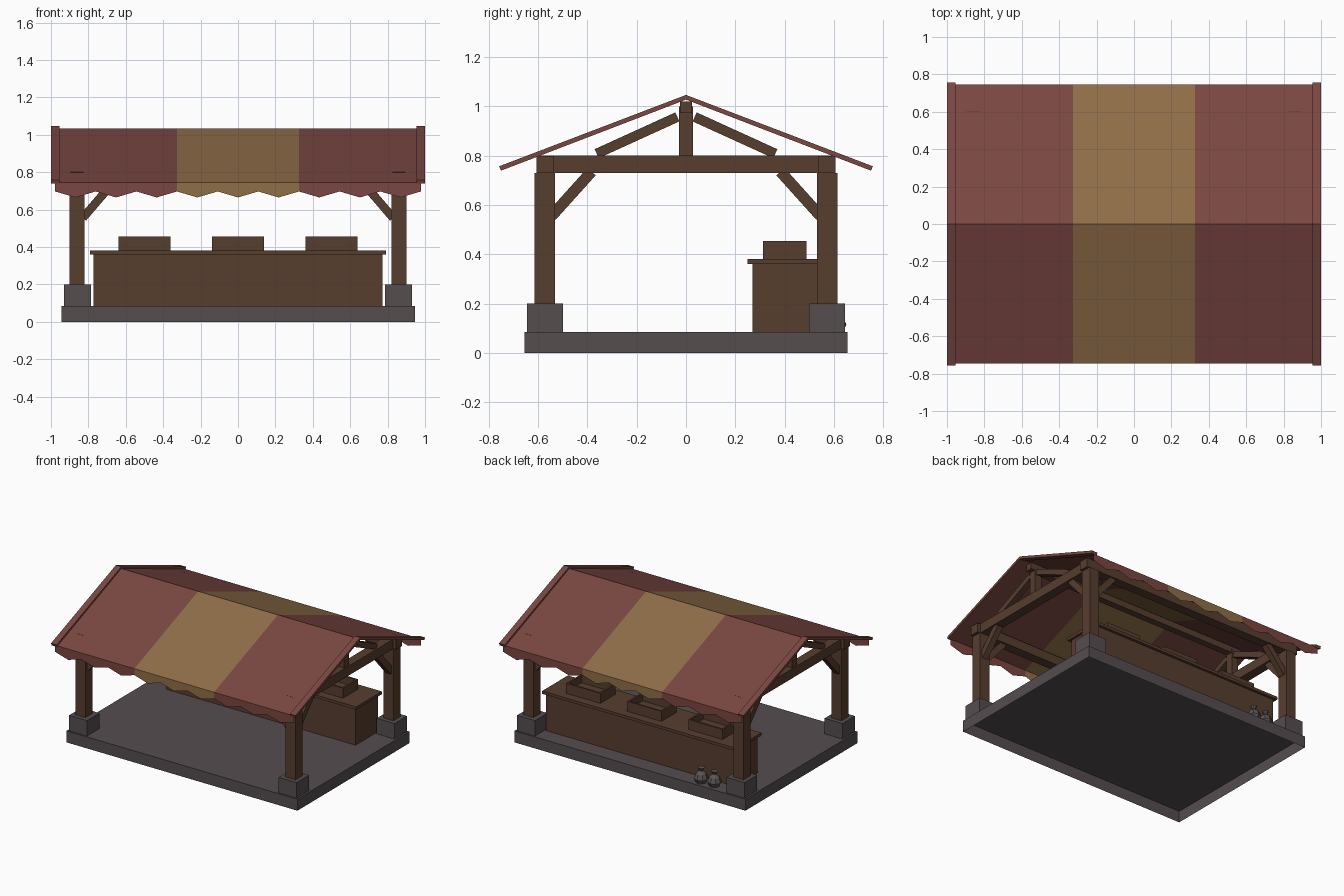
import bpy, bmesh, math
from mathutils import Vector

old = bpy.data.objects.get("Cube")
if old:
    bpy.data.objects.remove(old)


def material(name, color):
    m = bpy.data.materials.new(name)
    m.use_nodes = True
    m.diffuse_color = (*color, 1)
    m.node_tree.nodes["Principled BSDF"].inputs["Base Color"].default_value = (*color, 1)
    return m


wood = material("brown wood", (0.095, 0.047, 0.028))
stone = material("grey stone", (0.090, 0.074, 0.078))
red = material("red cloth", (0.195, 0.063, 0.053))
gold = material("gold cloth", (0.275, 0.155, 0.064))
sackcloth = material("grey sackcloth", (0.105, 0.092, 0.092))


def finish(name, bm, *mats):
    mesh = bpy.data.meshes.new(name)
    bm.to_mesh(mesh)
    bm.free()
    for m in mats:
        mesh.materials.append(m)
    ob = bpy.data.objects.new(name, mesh)
    bpy.context.collection.objects.link(ob)
    return ob


def box(name, x, y, z, mat, skip=None):
    """Box from (low, high) ranges; skip names a z direction left open."""
    bm = bmesh.new()
    bmesh.ops.create_cube(bm, size=1)
    for v in bm.verts:
        v.co = [r[0] if c < 0 else r[1] for c, r in zip(v.co, (x, y, z))]
    if skip:
        bm.normal_update()
        bmesh.ops.delete(bm, geom=[f for f in bm.faces if f.normal.z * skip > 0.9],
                         context="FACES")
    return finish(name, bm, mat)


def mid(centre, width):
    return (centre - width / 2, centre + width / 2)


def strut(name, a, b, width, depth, mat):
    """Straight timber from a to b; width is horizontal, depth is in its upright plane."""
    a, b = Vector(a), Vector(b)
    along = (b - a).normalized()
    side = along.cross(Vector((0, 0, 1))).normalized()
    up = side.cross(along)
    bm = bmesh.new()
    bmesh.ops.create_cube(bm, size=1)
    for v in bm.verts:
        c = v.co.copy()
        v.co = (a + b) / 2 + along * c.x * (b - a).length + side * c.y * width + up * c.z * depth
    bmesh.ops.recalc_face_normals(bm, faces=bm.faces)
    return finish(name, bm, mat)


# Floor slab, hollow underneath
box("floor_slab", (-0.945, 0.945), (-0.655, 0.655), (0, 0.085), stone, skip=-1)

# Corner posts on footings, with braces both ways
PX, PY = 0.86, 0.572
for sx, px in ((-1, "right"), (1, "left")):
    for sy, py in ((-1, "front"), (1, "back")):
        tag = f"{py}_{px}"
        box("footing_" + tag, mid(sx * 0.858, 0.146), mid(sy * PY, 0.146), (0.085, 0.2), stone)
        box("post_" + tag, mid(sx * PX, 0.08), mid(sy * PY, 0.082), (0.2, 0.73), wood)
        strut("side_brace_" + tag, (sx * PX, sy * 0.545, 0.555), (sx * PX, sy * 0.383, 0.735),
              0.045, 0.045, wood)
        strut("long_brace_" + tag, (sx * 0.83, sy * PY, 0.555), (sx * 0.675, sy * PY, 0.735),
              0.045, 0.045, wood)
        strut("truss_strut_" + tag, (sx * PX, sy * 0.035, 0.957), (sx * PX, sy * 0.362, 0.808),
              0.045, 0.04, wood)
    # End truss
    box("tie_beam_" + px, mid(sx * PX, 0.07), (-0.605, 0.605), (0.73, 0.8), wood)
    box("king_post_" + px, mid(sx * PX, 0.055), mid(0, 0.055), (0.8, 1.0), wood)

# Long beams
for sy, name in ((-1, "front"), (1, "back")):
    box("long_beam_" + name, (-0.92, 0.92), mid(sy * 0.57, 0.07), (0.731, 0.799), wood)
box("ridge_beam", (-0.92, 0.92), mid(0, 0.05), (0.972, 1.02), wood)

# Striped cloth roof, a single sheet folded over the ridge
CLOTH_X, EAVE_Y, EAVE_Z, RIDGE_Z, STRIPE = 0.978, 0.745, 0.745, 1.033, 0.326
bm = bmesh.new()
rows = [[bm.verts.new((x, y, z)) for x in (-CLOTH_X, -STRIPE, STRIPE, CLOTH_X)]
        for y, z in ((-EAVE_Y, EAVE_Z), (0, RIDGE_Z), (EAVE_Y, EAVE_Z))]
for low, high in zip(rows, rows[1:]):
    for i in range(3):
        f = bm.faces.new((low[i], low[i + 1], high[i + 1], high[i]))
        f.material_index = int(i == 1)
finish("cloth_roof", bm, red, gold)

# Pointed valances along both eaves
POINTS = 9
for sy, name in ((-1, "front"), (1, "back")):
    bm = bmesh.new()
    pairs = []
    for i in range(2 * POINTS + 1):
        x = -CLOTH_X + CLOTH_X * i / POINTS
        drop = 0.665 if i % 2 else 0.697
        pairs.append([bm.verts.new((x * -sy, sy * EAVE_Y, z)) for z in (drop, EAVE_Z)])
    for a, b in zip(pairs, pairs[1:]):
        f = bm.faces.new((a[0], b[0], b[1], a[1]))
        f.material_index = int(abs(f.calc_center_median().x) < STRIPE)
    finish("valance_" + name, bm, red, gold)

# Gable trims: thin folded bars capping the cloth ends
for sx, px in ((-1, "right"), (1, "left")):
    bm = bmesh.new()
    profile = [(-0.757, 0.757), (-0.75, 0.739), (0, 1.027),
               (0.75, 0.739), (0.757, 0.757), (0, 1.046)]
    ends = [[bm.verts.new((sx * x, y, z)) for y, z in profile] for x in (0.955, 1.0)]
    n = len(profile)
    for ring in ends:
        bm.faces.new((ring[0], ring[1], ring[2], ring[5]))
        bm.faces.new((ring[2], ring[3], ring[4], ring[5]))
    for i in range(n):
        j = (i + 1) % n
        bm.faces.new((ends[0][i], ends[0][j], ends[1][j], ends[1][i]))
    bmesh.ops.recalc_face_normals(bm, faces=bm.faces)
    finish("gable_trim_" + px, bm, red)

# Counter
box("counter_body", (-0.773, 0.773), (0.27, 0.53), (0.085, 0.36), wood)
box("counter_top", (-0.792, 0.792), (0.25, 0.55), (0.36, 0.381), wood)

# Open crates on the counter
for k, cx in enumerate((-0.5, 0, 0.5)):
    bm = bmesh.new()
    bmesh.ops.create_cube(bm, size=1)
    for v in bm.verts:
        v.co = (cx + v.co.x * 0.28, 0.4 + v.co.y * 0.175, 0.418 + v.co.z * 0.074)
    bm.normal_update()
    top = max(bm.faces, key=lambda f: f.normal.z)
    bmesh.ops.inset_region(bm, faces=[top], thickness=0.018)
    for v in bmesh.ops.extrude_discrete_faces(bm, faces=[top])["faces"][0].verts:
        v.co.z -= 0.055
    finish(f"crate_{k + 1}", bm, wood)

# Tied sacks behind the counter
SACK = ((0.036, 0), (0.05, 0.03), (0.036, 0.065), (0.012, 0.085), (0.024, 0.108))
for k, (sx, sy) in enumerate(((-0.545, 0.6), (-0.65, 0.595))):
    bm = bmesh.new()
    rings = [[bm.verts.new((sx + r * math.cos(a), sy + r * math.sin(a), 0.085 + z))
              for a in (math.tau * i / 8 for i in range(8))] for r, z in SACK]
    for low, high in zip(rings, rings[1:]):
        for i in range(8):
            j = (i + 1) % 8
            bm.faces.new((low[i], low[j], high[j], high[i]))
    bm.faces.new(rings[0][::-1])
    bm.faces.new(rings[-1])
    finish(f"sack_{k + 1}", bm, sackcloth)
